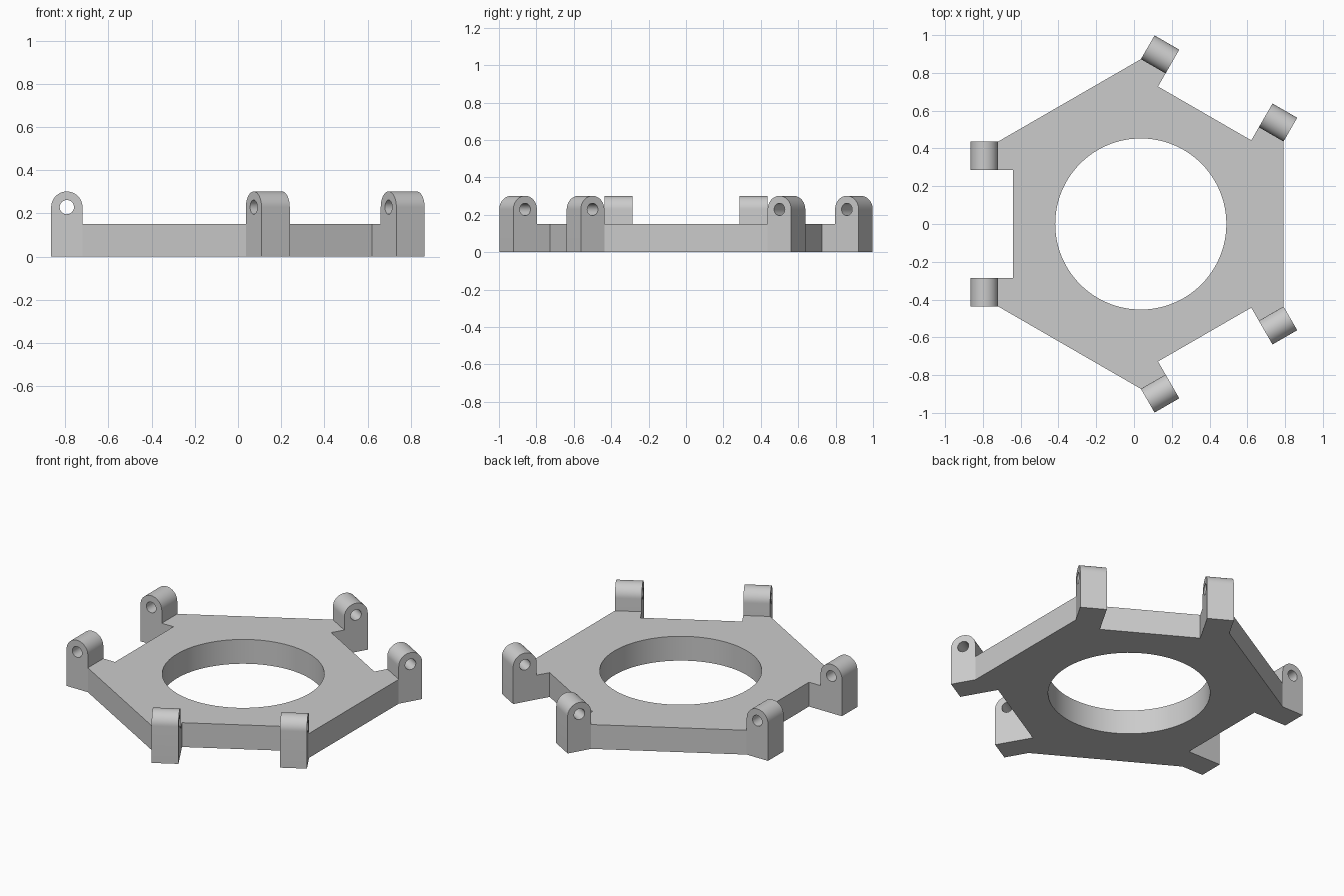
import bpy
import bmesh
import math
from mathutils import Matrix, Vector

cube = bpy.data.objects.get("Cube")
if cube:
    bpy.data.objects.remove(cube, do_unlink=True)

CENTRE = Matrix.Translation((0.036, 0, 0))
APOTHEM = 0.756          # regular hexagon the ring is based on
HALF_SIDE = 0.436
NOTCH_HALF = 0.285       # half width of the recess between paired lugs
NOTCH_DEPTH = 0.08
BODY_HEIGHT = 0.15
LUG_R = 0.0725           # half width and arch radius of a lug
PIN_Z = 0.2285
PIN_R = 0.033
HOLE_R = 0.453

grey = bpy.data.materials.new("plain grey")
grey.use_nodes = True
grey.diffuse_color = (0.6, 0.6, 0.6, 1)
grey.node_tree.nodes["Principled BSDF"].inputs["Base Color"].default_value = (0.6, 0.6, 0.6, 1)


def circle(cx, cy, r, count):
    return [(cx + r * math.cos(math.tau * i / count),
             cy + r * math.sin(math.tau * i / count)) for i in range(count)]


def extruded_part(name, loops, depth, matrix):
    """Fill an outline with holes, extrude it and place it."""
    bm = bmesh.new()
    edges = []
    for loop in loops:
        verts = [bm.verts.new((x, y, 0)) for x, y in loop]
        edges += [bm.edges.new((a, b)) for a, b in zip(verts, verts[1:] + verts[:1])]
    bmesh.ops.triangle_fill(bm, edges=edges, use_beauty=True, normal=(0, 0, 1))
    result = bmesh.ops.extrude_face_region(bm, geom=bm.faces[:])
    moved = [g for g in result["geom"] if isinstance(g, bmesh.types.BMVert)]
    bmesh.ops.translate(bm, verts=moved, vec=Vector((0, 0, depth)))
    bm.transform(matrix)
    bmesh.ops.recalc_face_normals(bm, faces=bm.faces[:])
    mesh = bpy.data.meshes.new(name)
    bm.to_mesh(mesh)
    bm.free()
    mesh.materials.append(grey)
    obj = bpy.data.objects.new(name, mesh)
    bpy.context.collection.objects.link(obj)
    bpy.ops.object.select_all(action="DESELECT")
    obj.select_set(True)
    bpy.context.view_layer.objects.active = obj
    bpy.ops.object.shade_smooth_by_angle(angle=math.radians(30))
    return obj


# Ring body: hexagon with a recess in every other side and a round opening
side = [(-APOTHEM, HALF_SIDE), (-APOTHEM, NOTCH_HALF),
        (NOTCH_DEPTH - APOTHEM, NOTCH_HALF), (NOTCH_DEPTH - APOTHEM, -NOTCH_HALF),
        (-APOTHEM, -NOTCH_HALF), (-APOTHEM, -HALF_SIDE)]
turns = [Matrix.Rotation(math.tau * k / 3, 4, "Z") for k in range(3)]
outline = [(turn @ Vector((x, y, 0))).xy for turn in turns for x, y in side]
extruded_part("ring_body", [outline, circle(0, 0, HOLE_R, 96)], BODY_HEIGHT, CENTRE)

# Hinge lugs: arched profile with a pin hole, in pairs on the recessed sides
arch = [(LUG_R * math.cos(math.pi * i / 24), PIN_Z + LUG_R * math.sin(math.pi * i / 24))
        for i in range(25)]
profile = [(-LUG_R, 0), (LUG_R, 0)] + arch
upright = Matrix.Rotation(math.pi / 2, 4, "X")
for turn, place in zip(turns, ("right", "front_left", "back_left")):
    for end, y in (("first", HALF_SIDE), ("second", -NOTCH_HALF)):
        stand = Matrix.Translation((-APOTHEM - LUG_R, y, 0)) @ upright
        extruded_part(f"hinge_lug_{place}_{end}",
                      [profile, circle(0, PIN_Z, PIN_R, 32)],
                      HALF_SIDE - NOTCH_HALF, CENTRE @ turn @ stand)
